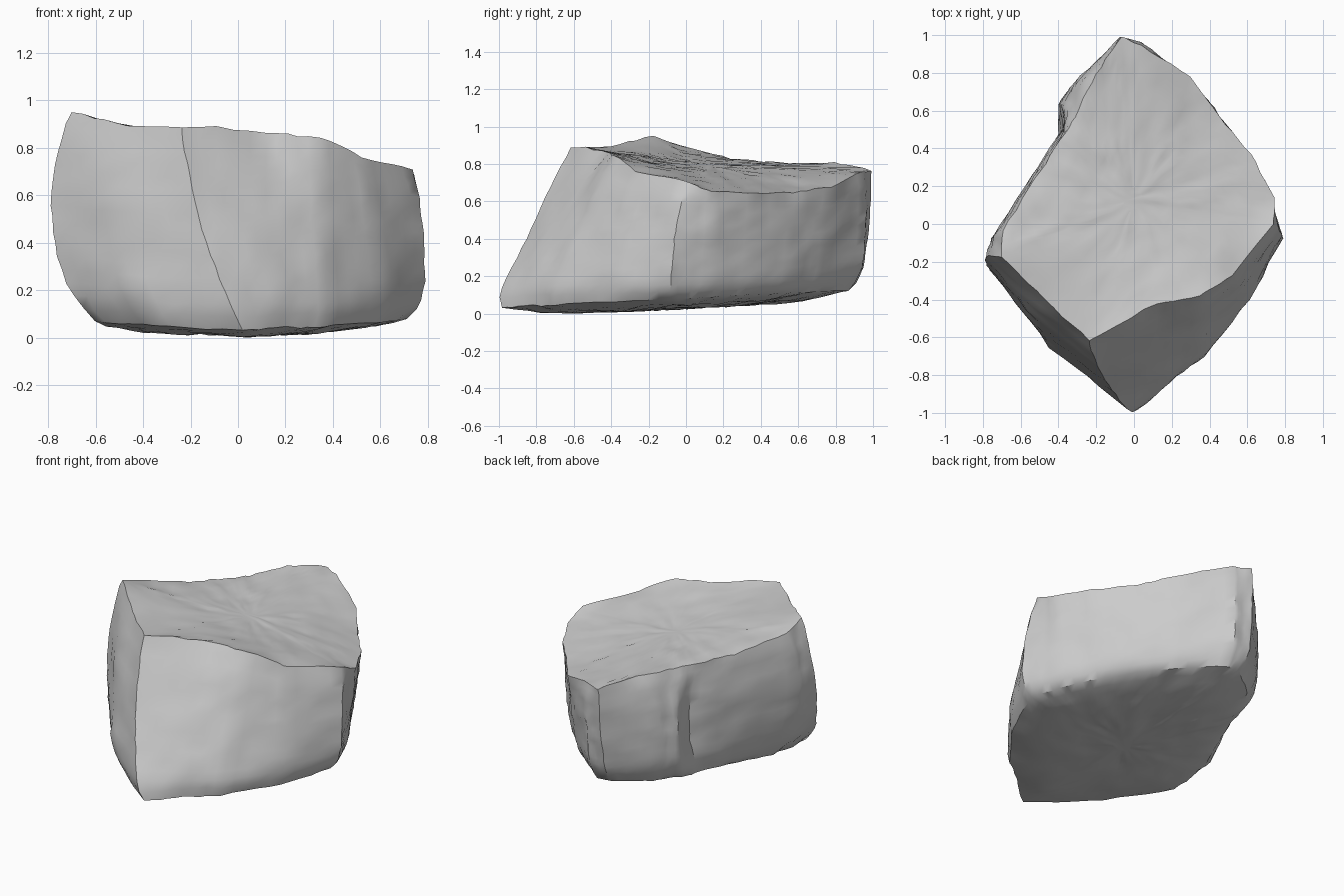
import bpy
import bmesh
from mathutils import Vector, noise

default_cube = bpy.data.objects.get("Cube")
if default_cube:
    bpy.data.objects.remove(default_cube, do_unlink=True)

# Outlines of the boulder, counter-clockwise from the front corner
TOP = [(-.24, -.62, .9), (.12, -.42, .88), (.34, -.39, .85), (.52, -.27, .77),
       (.74, 0, .72), (.75, .14, .66), (.62, .37, .65), (.45, .57, .66),
       (.3, .78, .69), (.03, .95, .77), (-.07, .99, .77), (-.2, .79, .82),
       (-.31, .57, .81), (-.39, .44, .82), (-.52, .25, .84), (-.7, -.04, .91),
       (-.7, -.17, .96), (-.47, -.4, .91)]
MIDDLE = [(-.15, -.82), (.13, -.69), (.36, -.56), (.58, -.35), (.78, -.06),
          (.71, .13), (.58, .36), (.44, .57), (.28, .74), (.03, .95),
          (-.08, .97), (-.34, .72), (-.39, .63), (-.37, .5), (-.53, .25),
          (-.74, -.08), (-.78, -.2), (-.5, -.54)]
BOTTOM = [(.02, -.99), (.2, -.83), (.36, -.7), (.59, -.4), (.72, -.08),
          (.65, .1), (.53, .31), (.4, .5), (.24, .68), (.02, .87),
          (-.08, .87), (-.26, .71), (-.36, .57), (-.39, .43), (-.47, .22),
          (-.58, -.05), (-.6, -.36), (-.36, -.69)]
SPLITS = 5
SIDE_ROWS = 16
CAP_ROWS = 12
BELLY = .06
FOOT_BULGE = .035


def resample(points):
    """Split every edge of a closed outline into equal steps."""
    result = []
    for start, end in zip(points, points[1:] + points[:1]):
        result += [start.lerp(end, step / SPLITS) for step in range(SPLITS)]
    return result


def side_point(low, mid, high, t):
    """Curve through three points, swelling a little just above the foot."""
    point = (low * (1 - t) * (1 - 2 * t) + mid * 4 * t * (1 - t)
             + high * t * (2 * t - 1))
    swell = 1 + FOOT_BULGE * 17.7 * t * (1 - t) ** 6
    return Vector((point.x * swell, point.y * swell, point.z))


def cap_point(rim, centre, inward, belly):
    """Rings shrinking to a centre, with heights blended from the rim."""
    ring = []
    for edge in rim:
        point = edge.lerp(centre, inward)
        weights = [1 / (point.xy - p.xy).length_squared for p in rim]
        height = sum(w * p.z for w, p in zip(weights, rim)) / sum(weights)
        sag = belly * (1 - (1 - inward) ** 4)
        ring.append(Vector((point.x, point.y, height - sag)))
    return ring


def cap_rings(rim, centre, belly):
    return [cap_point(rim, centre, row / CAP_ROWS, belly)
            for row in range(1, CAP_ROWS)]


def roughen(point):
    """Broad dents plus fine chipping."""
    broad = noise.noise_vector(point * 3.5) * .007
    medium = noise.noise_vector(point * 8) * .008
    fine = noise.noise_vector(point * 19) * .008
    return point + broad + medium + fine


top = [Vector(p) for p in TOP]
bottom = [Vector((x, y, .095 + .052 * y)) for x, y in BOTTOM]
middle = [Vector((x, y, (t.z + b.z) / 2))
          for (x, y), t, b in zip(MIDDLE, top, bottom)]
top, middle, bottom = resample(top), resample(middle), resample(bottom)

# Rings from the underside centre, up the sides, to the top centre
rings = cap_rings(bottom, Vector((0, -.1, 0)), BELLY)[::-1]
for row in range(SIDE_ROWS + 1):
    t = row / SIDE_ROWS
    rings.append([side_point(b, m, h, t)
                  for b, m, h in zip(bottom, middle, top)])
rings += cap_rings(top, Vector((0, .12, 0)), 0)

# Boulder skin, closed by a small face at each end
bm = bmesh.new()
grid = [[bm.verts.new(roughen(p)) for p in ring] for ring in rings]
count = len(top)
for lower, upper in zip(grid, grid[1:]):
    for i in range(count):
        j = (i + 1) % count
        bm.faces.new((lower[i], lower[j], upper[j], upper[i]))
bm.faces.new(grid[0])
bm.faces.new(grid[-1])
bmesh.ops.recalc_face_normals(bm, faces=bm.faces)

# Rest the boulder on the ground
lowest = min(v.co.z for v in bm.verts)
bmesh.ops.translate(bm, vec=(0, 0, -lowest), verts=bm.verts)

mesh = bpy.data.meshes.new("boulder")
bm.to_mesh(mesh)
bm.free()
boulder = bpy.data.objects.new("boulder", mesh)
bpy.context.collection.objects.link(boulder)

stone = bpy.data.materials.new("grey stone")
stone.use_nodes = True
colour = (.6, .6, .6, 1)
stone.diffuse_color = colour
stone.node_tree.nodes["Principled BSDF"].inputs["Base Color"].default_value = colour
mesh.materials.append(stone)

bpy.context.view_layer.objects.active = boulder
boulder.select_set(True)
bpy.ops.object.shade_smooth_by_angle(angle=.6)
